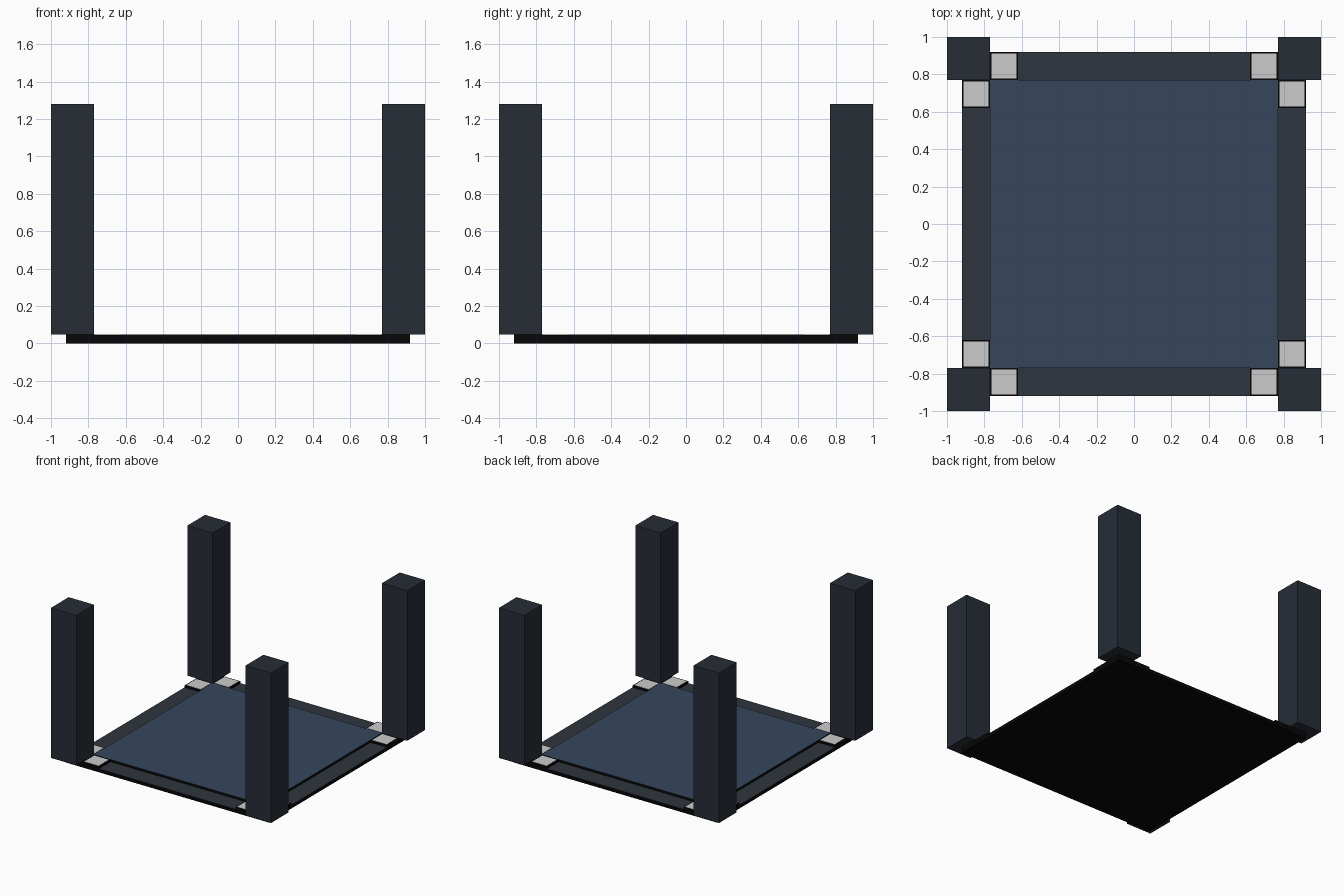
import bpy

if "Cube" in bpy.data.objects:
    bpy.data.objects.remove(bpy.data.objects["Cube"])


def mat(name, rgb):
    m = bpy.data.materials.new(name)
    m.diffuse_color = (*rgb, 1)
    m.use_nodes = True
    m.node_tree.nodes["Principled BSDF"].inputs["Base Color"].default_value = m.diffuse_color
    return m


BLACK = mat("black", (0.002, 0.002, 0.002))
BLUE = mat("blue", (0.037, 0.061, 0.107))
SLATE = mat("slate", (0.028, 0.036, 0.05))
NAVY = mat("navy", (0.02, 0.026, 0.037))

OUT, IN, POST = 0.92, 0.77, 1.0      # base edge, centre edge, post edge
LOW, TOP, HEIGHT = 0.028, 0.047, 1.28  # border level, raised level, post top


def box(name, x, y, z, material=None):
    """Box spanning the given (low, high) ranges."""
    bpy.ops.mesh.primitive_cube_add(
        size=1, location=[(a + b) / 2 for a, b in (x, y, z)])
    o = bpy.context.object
    o.name = name
    o.scale = [abs(b - a) for a, b in (x, y, z)]
    bpy.ops.object.transform_apply(location=True, rotation=False, scale=True)
    if material:
        o.data.materials.append(material)
    return o


def span(s, a, b):
    return tuple(sorted((s * a, s * b)))


# Base slab and raised centre panel
box("base_slab", (-OUT, OUT), (-OUT, OUT), (0, LOW), BLACK)
box("centre_block", (-IN, IN), (-IN, IN), (LOW, TOP), BLACK)
box("centre_panel", (-IN, IN), (-IN, IN), (TOP, TOP + 0.001), BLUE)

# Border strips between the corner tiles
E, G = 0.62, 0.009
for s in (-1, 1):
    box("border_strip", (-E, E), span(s, IN, OUT), (LOW, LOW + 0.001), SLATE)
    box("border_strip", span(s, IN, OUT), (-E, E), (LOW, LOW + 0.001), SLATE)

# Corners: post on a black foot, with a framed grey tile on each side
for sx in (-1, 1):
    for sy in (-1, 1):
        box("post_foot", span(sx, IN, OUT), span(sy, IN, OUT),
            (LOW, TOP), BLACK)
        box("corner_post", span(sx, IN, POST), span(sy, IN, POST),
            (TOP, HEIGHT), NAVY)
        for swap in (False, True):
            for name, g, z, m in (
                    ("tile_frame", 0, (LOW, TOP - 0.002), BLACK),
                    ("grey_tile", G, (TOP - 0.002, TOP), None)):
                a = span(sx if not swap else sy, E + g, IN - g)
                b = span(sy if not swap else sx, IN + g, OUT - g)
                x, y = (b, a) if swap else (a, b)
                box(name, x, y, z, m)
